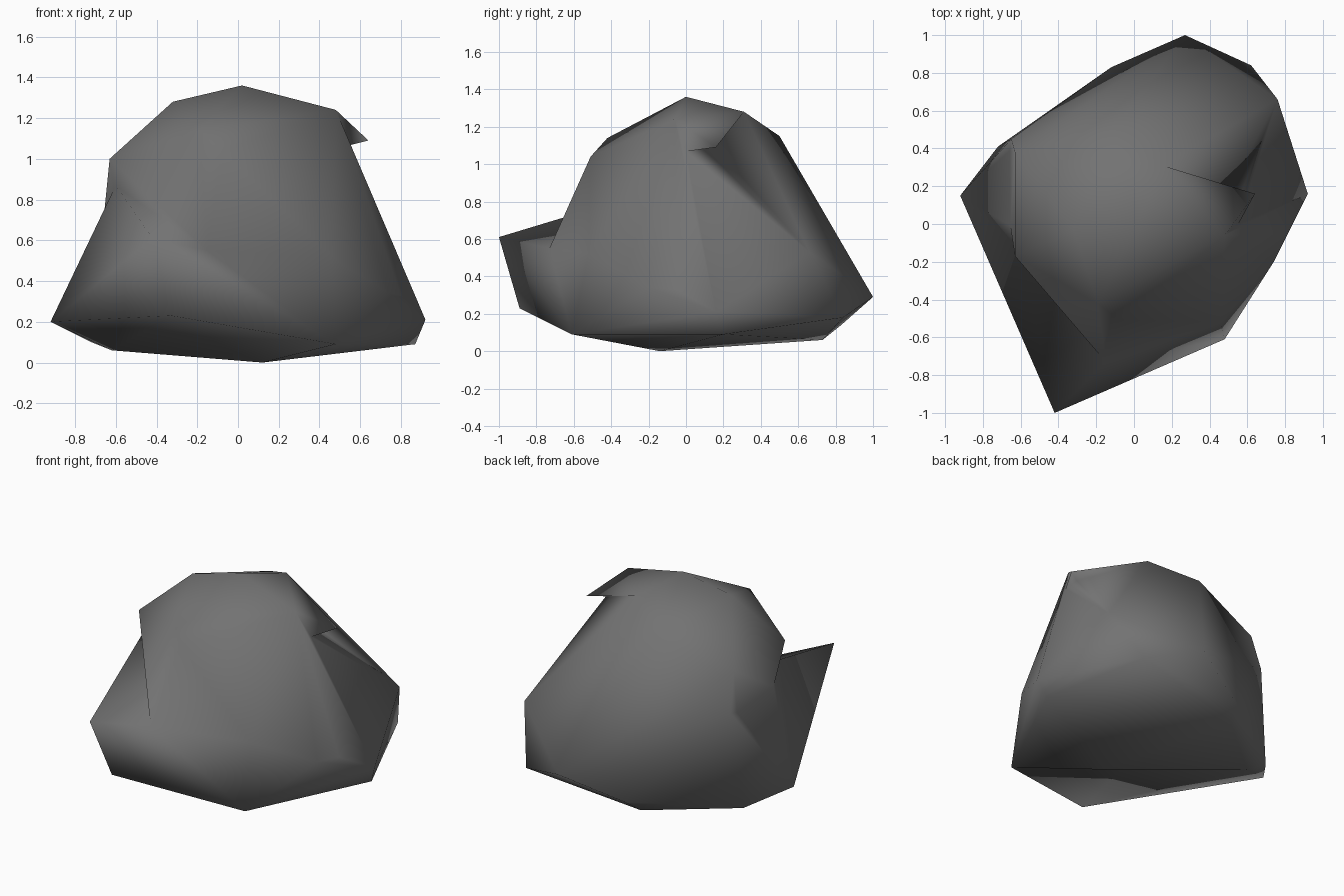
import bpy, bmesh

if "Cube" in bpy.data.objects:
    bpy.data.objects.remove(bpy.data.objects["Cube"])

stone = bpy.data.materials.new("dark_grey_stone")
stone.diffuse_color = (0.17, 0.17, 0.17, 1)
stone.use_nodes = True
stone.node_tree.nodes["Principled BSDF"].inputs["Base Color"].default_value = stone.diffuse_color


def hull(name, points):
    """Faceted lump wrapped around a few corner points."""
    bm = bmesh.new()
    for p in points:
        bm.verts.new(p)
    res = bmesh.ops.convex_hull(bm, input=bm.verts)
    loose = {g for g in res["geom_interior"] + res["geom_unused"]
             if isinstance(g, bmesh.types.BMVert)}
    bmesh.ops.delete(bm, geom=list(loose), context='VERTS')
    bmesh.ops.recalc_face_normals(bm, faces=bm.faces)
    me = bpy.data.meshes.new(name)
    bm.to_mesh(me)
    bm.free()
    ob = bpy.data.objects.new(name, me)
    bpy.context.collection.objects.link(ob)
    me.materials.append(stone)
    return ob


# corners shared between the pieces
peak, back_top, right_top = (0.02, 0, 1.36), (0.15, 0.31, 1.28), (0.48, -0.06, 1.24)
under_ledge = (0.52, -0.06, 1.06)
lip, notch = (-0.15, -0.73, 0.55), (-0.6, -0.14, 0.87)
left_shoulder, left_heel = (-0.65, 0.45, 0.74), (-0.72, 0.41, 0.1)
left_base, front_toe = (-0.62, 0.35, 0.06), (0.48, -0.61, 0.09)

# main boulder: crown, waist and underside
crown = [peak, back_top, right_top, under_ledge, (-0.32, -0.03, 1.28), (-0.63, -0.17, 1.0),
         (-0.63, 0.38, 1.0), (-0.19, -0.42, 1.14), (-0.08, -0.51, 1.04), (-0.11, 0.5, 1.15)]
waist = [lip, left_shoulder, left_heel, (0.46, -0.52, 0.52), (0.74, -0.2, 0.34),
         (0.8, -0.05, 0.33), (0.92, 0.16, 0.21), (0.76, 0.66, 0.53),
         (0.62, 0.84, 0.18), (0.27, 1.0, 0.29), (-0.12, 0.83, 0.14)]
underside = [left_base, front_toe, (0.12, -0.14, 0), (-0.17, 0.73, 0.06), (0.87, 0.2, 0.09)]
rock = hull("boulder", crown + waist + underside)

# jutting spur along the front left
spur = hull("front_spur", [(-0.42, -1.0, 0.61), (-0.33, -0.89, 0.23), (-0.92, 0.15, 0.2),
                           lip, notch, left_shoulder, left_heel, left_base, front_toe,
                           (0.0, -0.1, 0.04)])

# overhanging ledge at the upper right
ledge = hull("top_ledge", [(0.64, 0.16, 1.09), peak, back_top, right_top, under_ledge,
                           (0.3, 0.1, 1.15)])

# fuse the pieces into one smooth stone
bpy.context.view_layer.objects.active = rock
for piece in (spur, ledge):
    mod = rock.modifiers.new("fuse", 'BOOLEAN')
    mod.operation, mod.solver, mod.object = 'UNION', 'EXACT', piece
    bpy.ops.object.modifier_apply(modifier=mod.name)
    bpy.data.objects.remove(piece)

bm = bmesh.new()
bm.from_mesh(rock.data)
bmesh.ops.remove_doubles(bm, verts=bm.verts, dist=0.02)
bmesh.ops.triangulate(bm, faces=bm.faces)
for f in bm.faces:
    f.smooth = True
bm.to_mesh(rock.data)
bm.free()
